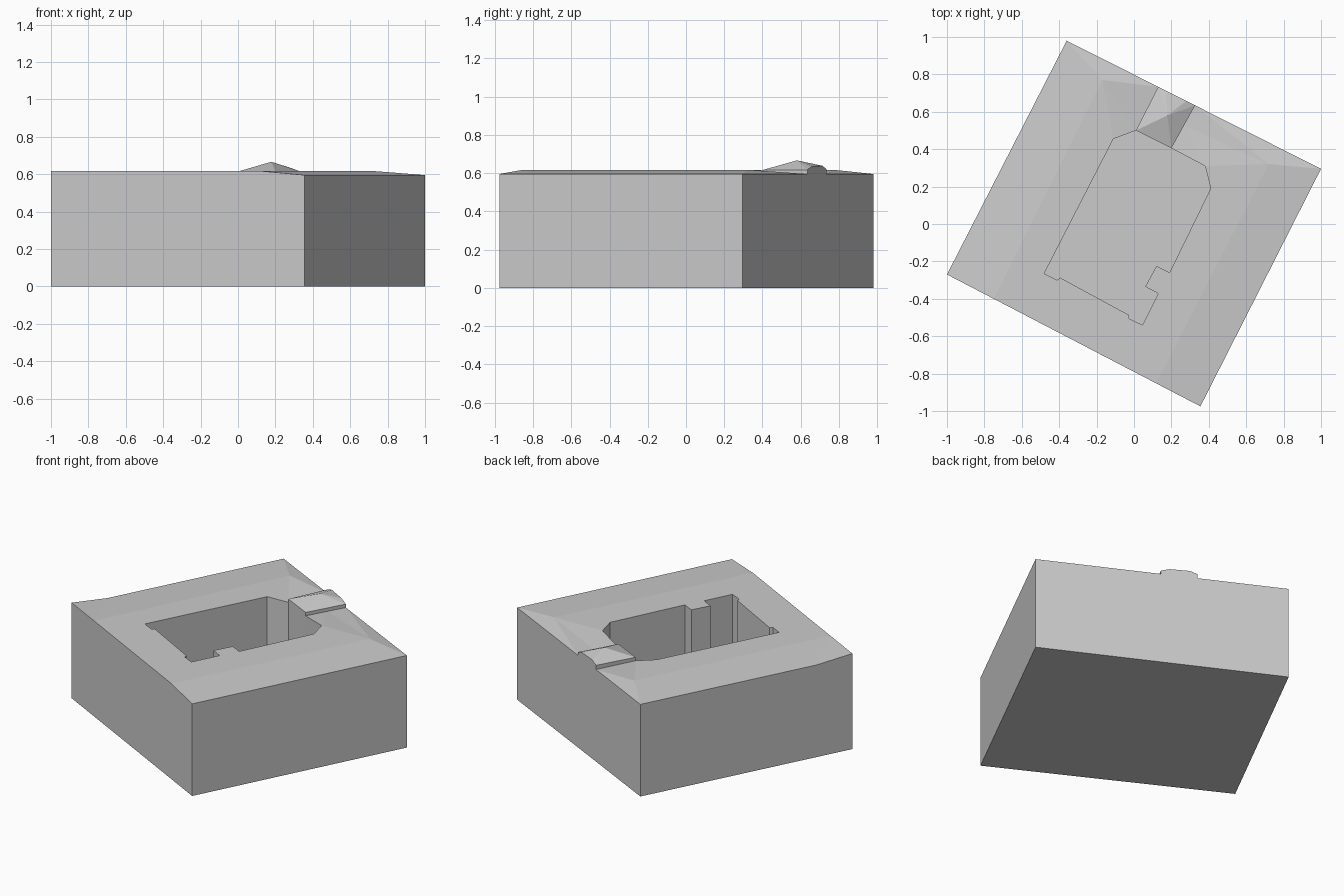
import bpy, bmesh
from mathutils import Vector
from mathutils.geometry import delaunay_2d_cdt

if "Cube" in bpy.data.objects:
    bpy.data.objects.remove(bpy.data.objects["Cube"])

EAVE, TOP = 0.595, 0.617
A, B, C, D = (Vector(p) for p in ((-0.36, 0.98), (1.0, 0.295), (0.355, -0.975), (-1.0, -0.27)))


def along(p, q, t, z):
    v = p.lerp(q, t)
    return (v.x, v.y, z)


def corner(p, z):
    return (p.x, p.y, z)


# Outer wall outline, counter-clockwise, with the roof height at each point
outer = [corner(D, TOP), along(D, C, 0.185, TOP), along(D, C, 0.826, TOP),
         corner(C, EAVE), corner(B, EAVE),
         along(A, B, 0.505, EAVE), along(A, B, 0.36, EAVE),
         corner(A, EAVE), along(D, A, 0.17, EAVE)]

# Courtyard outline, counter-clockwise
yard = [(x, y, TOP) for x, y in (
    (-0.11, 0.455), (-0.48, -0.265), (-0.41, -0.30), (-0.395, -0.287),
    (-0.03, -0.485), (-0.025, -0.507), (0.045, -0.54), (0.13, -0.372),
    (0.06, -0.335), (0.12, -0.225), (0.19, -0.26), (0.41, 0.19), (0.38, 0.31))]
yard += [(0.20, 0.405, EAVE), (0.01, 0.50, EAVE)]

# Roof ridge points and the dips beside the gate
inner = [(-0.17, 0.77, TOP), (0.72, 0.32, TOP), (0.08, 0.632, EAVE), (0.265, 0.53, EAVE)]


def loop_edges(start, n):
    return [(start + i, start + (i + 1) % n) for i in range(n)]


def finish(bm, name):
    me = bpy.data.meshes.new(name)
    bm.to_mesh(me)
    bm.free()
    ob = bpy.data.objects.new(name, me)
    bpy.context.collection.objects.link(ob)
    return ob


def skirt(bm, tops, z):
    """Vertical walls from a closed loop of vertices down to height z."""
    lows = [bm.verts.new((v.co.x, v.co.y, z)) for v in tops]
    for i in range(len(tops)):
        j = (i + 1) % len(tops)
        bm.faces.new((tops[i], lows[i], lows[j], tops[j]))
    return lows


# Building: roof triangulated around the courtyard, then walls and base
pts = outer + yard + inner
no, ny = len(outer), len(yard)
r = no + ny
edges = loop_edges(0, no) + loop_edges(no, ny)
edges += [(1, r), (r, 7), (2, r + 1), (r + 1, 4),
          (r, r + 2), (r + 2, r - 1), (r + 2, 6),
          (r + 1, r + 3), (r + 3, r - 2), (r + 3, 5)]
tris = delaunay_2d_cdt([Vector(p[:2]) for p in pts], edges, [], 1, 1e-6)
coords, faces, origins = tris[0], tris[2], tris[3]


def in_yard(p):
    hit = False
    for i in range(ny):
        a, b = yard[i - 1], yard[i]
        if (a[1] > p.y) != (b[1] > p.y):
            if p.x < a[0] + (p.y - a[1]) * (b[0] - a[0]) / (b[1] - a[1]):
                hit = not hit
    return hit


bm = bmesh.new()
vs, where = [], {}
for co, src in zip(coords, origins):
    v = bm.verts.new((co.x, co.y, pts[src[0]][2] if src else EAVE))
    vs.append(v)
    for s in src:
        where[s] = v
for f in faces:
    mid = sum((coords[i] for i in f), Vector((0, 0))) / len(f)
    if not in_yard(mid):
        bm.faces.new([vs[i] for i in f])
base = skirt(bm, [where[i] for i in range(no)], 0)
bm.faces.new(list(reversed(base)))
# Courtyard walls and floor
floor = skirt(bm, [where[no + i] for i in reversed(range(ny))], 0.002)
bm.faces.new(list(reversed(floor)))
finish(bm, "courtyard_building")

# Gate roof: low pyramid raised slightly above the back wing
bm = bmesh.new()
rim = [bm.verts.new(p) for p in (
    (0.01, 0.50, TOP), (0.20, 0.405, TOP), along(A, B, 0.505, 0.617),
    along(A, B, 0.47, 0.634), along(A, B, 0.39, 0.638), along(A, B, 0.36, 0.622))]
peak = bm.verts.new((0.178, 0.58, 0.666))
for i in range(len(rim)):
    bm.faces.new((rim[i], rim[(i + 1) % len(rim)], peak))
under = skirt(bm, rim, EAVE)
bm.faces.new(list(reversed(under)))
finish(bm, "gate_roof")
